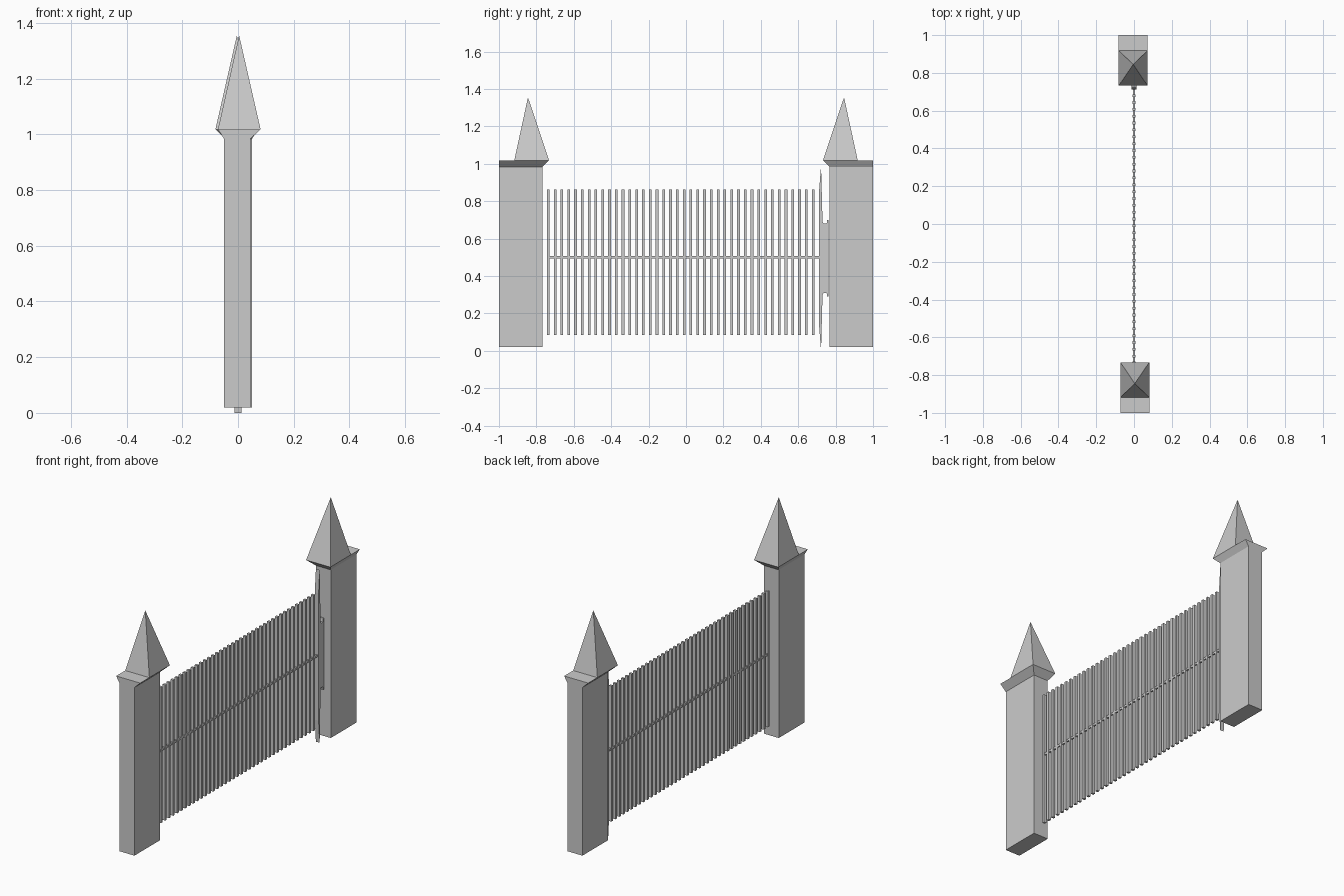
import bpy, bmesh
from mathutils import Matrix

cube = bpy.data.objects.get("Cube")
if cube:
    bpy.data.objects.remove(cube, do_unlink=True)

grey = bpy.data.materials.new("stone grey")
grey.use_nodes = True
colour = (0.6, 0.6, 0.6, 1)
grey.diffuse_color = colour
grey.node_tree.nodes["Principled BSDF"].inputs["Base Color"].default_value = colour


def finish(name, bm):
    bmesh.ops.recalc_face_normals(bm, faces=bm.faces)
    mesh = bpy.data.meshes.new(name)
    bm.to_mesh(mesh)
    bm.free()
    mesh.materials.append(grey)
    obj = bpy.data.objects.new(name, mesh)
    bpy.context.collection.objects.link(obj)
    return obj


def ring(bm, x0, x1, y0, y1, z):
    return [bm.verts.new((x, y, z)) for x, y in ((x0, y0), (x1, y0), (x1, y1), (x0, y1))]


def bridge(bm, a, b):
    for i in range(4):
        j = (i + 1) % 4
        bm.faces.new((a[i], a[j], b[j], b[i]))


def box(name, x0, x1, y0, y1, z0, z1):
    bm = bmesh.new()
    a, b = ring(bm, x0, x1, y0, y1, z0), ring(bm, x0, x1, y0, y1, z1)
    bm.faces.new(a)
    bm.faces.new(b)
    bridge(bm, a, b)
    return finish(name, bm)


# Stone posts with a flared cap and an offset spire, turned half round for the back
for side, angle in (("front", 0), ("back", 3.14159265)):
    turn = Matrix.Rotation(angle, 4, "Z")
    bm = bmesh.new()
    foot = ring(bm, -0.05, 0.044, -1, -0.768, 0.02)
    neck = ring(bm, -0.05, 0.044, -1, -0.768, 0.983)
    lip = ring(bm, -0.072, 0.081, -1, -0.732, 1.018)
    bm.faces.new(foot)
    bridge(bm, foot, neck)
    bridge(bm, neck, lip)
    bm.faces.new(lip)
    finish(side + "_post", bm).data.transform(turn)

    bm = bmesh.new()
    base = ring(bm, -0.072, 0.081, -0.918, -0.732, 1.018)
    tip = bm.verts.new((0.004, -0.845, 1.355))
    bm.faces.new(base)
    for i in range(4):
        bm.faces.new((base[i], base[(i + 1) % 4], tip))
    finish(side + "_spire", bm).data.transform(turn)

# Upright bars and the rail through them
for i in range(40):
    y = -0.736 + i * 0.0363
    box("bar_%02d" % (i + 1), -0.008, 0.008, y - 0.007, y + 0.007, 0.085, 0.862)
box("rail", -0.005, 0.005, -0.736, 0.725, 0.494, 0.506)

# Hinge plate: half profile mirrored about the rail height, then extruded in x
half = [(0.722, 0.99), (0.73, 0.69), (0.735, 0.68), (0.752, 0.68),
        (0.755, 0.7), (0.762, 0.7), (0.762, 0.6)]
inner = [(0.712, 0.86)]
profile = half + [(y, 0.99 - z) for y, z in reversed(half)]
profile += [(y, 0.99 - z) for y, z in inner] + inner
bm = bmesh.new()
face = bm.faces.new([bm.verts.new((-0.012, y, z)) for y, z in profile])
side = bmesh.ops.extrude_face_region(bm, geom=[face])
bmesh.ops.translate(bm, vec=(0.024, 0, 0),
                    verts=[g for g in side["geom"] if isinstance(g, bmesh.types.BMVert)])
finish("hinge_plate", bm)
